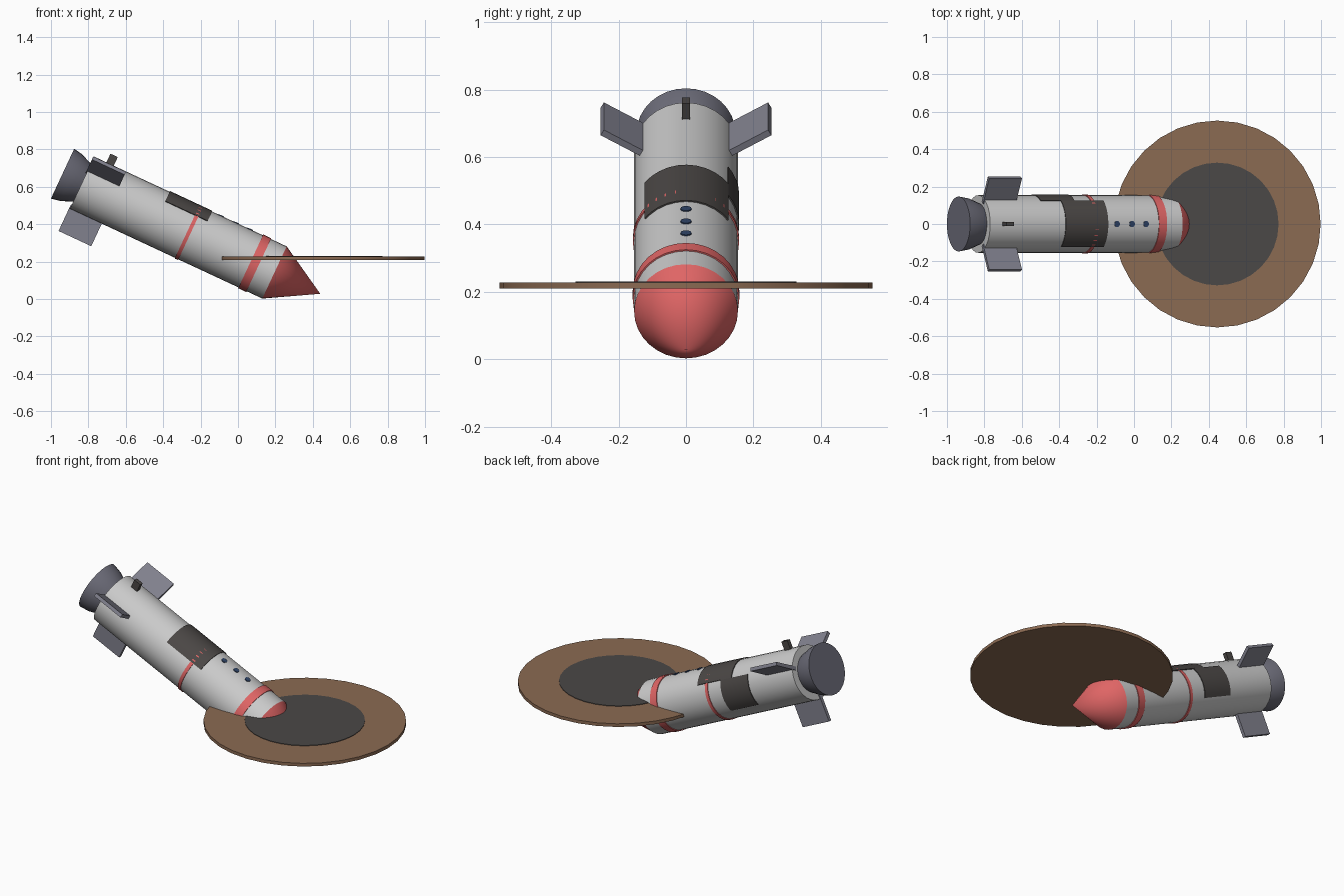
import bpy, bmesh
from math import sin, cos, radians, pi
from mathutils import Matrix, Vector

if "Cube" in bpy.data.objects:
    bpy.data.objects.remove(bpy.data.objects["Cube"])

# Tilted rocket frame: local z runs from nose base to engine, local x is "up", local y is world y
TILT = radians(25)
FRAME = Matrix(((sin(TILT), 0, -cos(TILT), 0.195),
                (0, 1, 0, 0),
                (cos(TILT), 0, sin(TILT), 0.142),
                (0, 0, 0, 1)))


def material(name, r, g, b):
    m = bpy.data.materials.new(name)
    m.diffuse_color = (r, g, b, 1)
    m.use_nodes = True
    m.node_tree.nodes["Principled BSDF"].inputs["Base Color"].default_value = m.diffuse_color
    return m


WHITE = material("white_paint", 0.8, 0.8, 0.82)
RED = material("red_paint", 0.74, 0.13, 0.13)
DARK = material("dark_panel", 0.07, 0.063, 0.06)
METAL = material("metal", 0.22, 0.22, 0.27)
STEEL = material("dark_steel", 0.15, 0.15, 0.19)
BLUE = material("window_blue", 0.03, 0.06, 0.14)
BROWN = material("soil", 0.26, 0.145, 0.085)
CHAR = material("scorched_soil", 0.07, 0.065, 0.063)


def finish(bm, name, mat, matrix):
    bmesh.ops.remove_doubles(bm, verts=bm.verts, dist=1e-5)
    bmesh.ops.recalc_face_normals(bm, faces=bm.faces)
    mesh = bpy.data.meshes.new(name)
    bm.to_mesh(mesh)
    bm.free()
    mesh.materials.append(mat)
    ob = bpy.data.objects.new(name, mesh)
    ob.matrix_world = matrix
    bpy.context.collection.objects.link(ob)
    bpy.ops.object.select_all(action='DESELECT')
    ob.select_set(True)
    bpy.context.view_layer.objects.active = ob
    bpy.ops.object.shade_smooth_by_angle(angle=radians(35))
    return ob


def lathe(name, profile, mat, matrix=FRAME, segs=32, closed=False, arc=None):
    """Turn (radius, height) points round local z; arc=(a, b) in degrees makes a part turn."""
    bm = bmesh.new()
    a, b = arc if arc else (0, 360)
    start = radians(a)
    pts = [bm.verts.new((r * cos(start), r * sin(start), h)) for r, h in profile]
    n = len(pts)
    edges = [bm.edges.new((pts[i], pts[(i + 1) % n])) for i in range(n if closed else n - 1)]
    if arc:
        bm.faces.new(pts)
    out = bmesh.ops.spin(bm, geom=pts + edges, cent=(0, 0, 0), axis=(0, 0, 1),
                         angle=radians(b - a), steps=segs, use_merge=False)
    if arc:
        bm.faces.new([v for v in out["geom_last"] if isinstance(v, bmesh.types.BMVert)])
    return finish(bm, name, mat, matrix)


def box(name, lo, hi, mat, matrix=FRAME):
    lo, hi = Vector(lo), Vector(hi)
    bm = bmesh.new()
    bmesh.ops.create_cube(bm, size=1, matrix=Matrix.Translation((lo + hi) / 2)
                          @ Matrix.Diagonal((*(hi - lo), 1)))
    return finish(bm, name, mat, matrix)


def ring(r0, r1, a, b):
    return [(r0, a), (r1, a), (r1, b), (r0, b)]


# Hull, nose cone and engine bell
R = 0.154
lathe("hull", ring(0, R, 0, 1.135), WHITE)
lathe("nose_cone", [(0, -0.27), (R, 0), (0, 0)], RED)
lathe("engine_bell", [(0, 1.10), (0.105, 1.12), (0.118, 1.15), (0.138, 1.2), (0.147, 1.25), (0, 1.25)], STEEL)

# Painted bands
lathe("front_band", ring(0.148, 0.1585, 0.093, 0.14), RED, closed=True)
lathe("middle_band", ring(0.148, 0.158, 0.495, 0.515), RED, closed=True)

# Scorched hull panels, on top and on the far side
lathe("top_panel", ring(0.148, 0.1583, 0.44, 0.69), DARK, closed=True, segs=10, arc=(-51, 53))
lathe("side_panel", ring(0.148, 0.158, 0.61, 0.81), DARK, closed=True, segs=8, arc=(53, 122))

# Three tail fins
for i, a in enumerate((60, 180, 300)):
    box(f"tail_fin_{i + 1}", (0.13, -0.01, 0.947), (0.287, 0.01, 1.14), METAL,
        FRAME @ Matrix.Rotation(radians(a), 4, 'Z'))

# Small mast on the back
box("mast", (0.14, -0.012, 1.02), (0.205, 0.012, 1.063), DARK)

# Round windows
for i, t in enumerate((0.216, 0.299, 0.387)):
    m = FRAME @ Matrix.Translation((R - 0.005, 0, t)) @ Matrix.Rotation(pi / 2, 4, 'Y')
    lathe(f"window_{i + 1}", ring(0, 0.016, -0.008, 0.008), BLUE, m, segs=16)

# Crater disc with scorched centre
ground = Matrix.Translation((0.445, 0, 0))
lathe("crater_disc", ring(0, 0.553, 0.209, 0.228), BROWN, ground)
lathe("scorched_centre", ring(0, 0.328, 0.215, 0.231), CHAR, ground)
